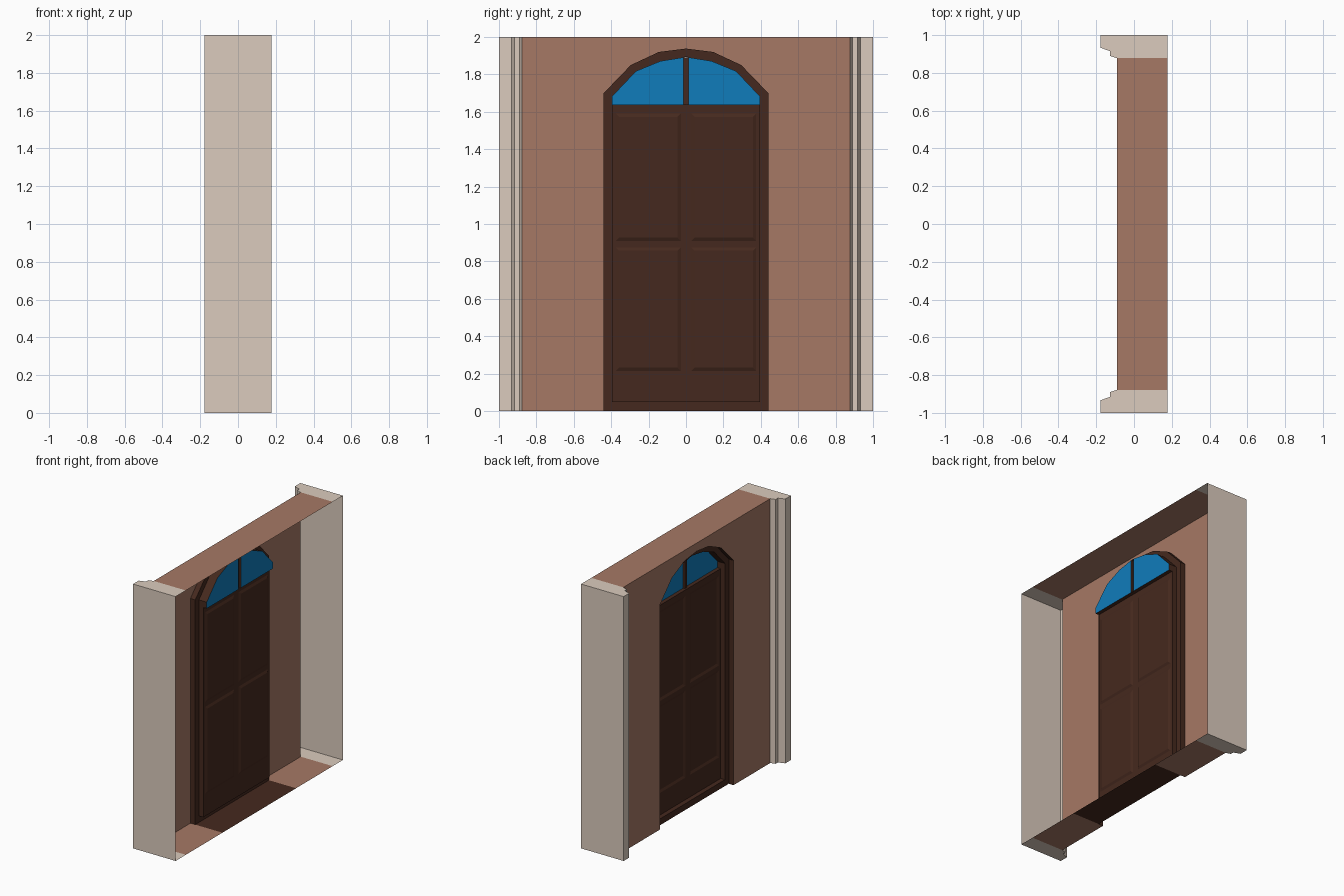
import bpy, bmesh
from mathutils import Vector

if "Cube" in bpy.data.objects:
    bpy.data.objects.remove(bpy.data.objects["Cube"])

# Depths along x (the facade looks towards -x; the shell is open at +x)
PILLAR, WALL, FRAME, DOOR, GLASS, BACK = -0.178, -0.09, -0.05, -0.014, 0.015, 0.178
HALF, SILL, HEAD = 0.395, 0.048, 1.635


def material(name, rgb):
    m = bpy.data.materials.new(name)
    m.diffuse_color = (*rgb, 1)
    m.use_nodes = True
    m.node_tree.nodes["Principled BSDF"].inputs["Base Color"].default_value = m.diffuse_color
    return m


STONE = material("cream_stone", (0.71, 0.60, 0.51))
PLASTER = material("terracotta_plaster", (0.38, 0.19, 0.13))
WOOD = material("dark_wood", (0.06, 0.022, 0.013))
BLUE = material("blue_glass", (0.005, 0.20, 0.50))


def face(bm, pts, toward):
    """Add a polygon whose normal points along the given direction."""
    f = bm.faces.new([bm.verts.new(p) for p in pts])
    f.normal_update()
    if f.normal.dot(Vector(toward)) < 0:
        f.normal_flip()
    return f


def finish(bm, name, mat):
    bmesh.ops.remove_doubles(bm, verts=bm.verts[:], dist=0.0005)
    mesh = bpy.data.meshes.new(name)
    bm.to_mesh(mesh)
    bm.free()
    mesh.materials.append(mat)
    ob = bpy.data.objects.new(name, mesh)
    bpy.context.collection.objects.link(ob)
    return ob


def arch(left):
    """Mirror the left half of an arched outline (last point on the axis)."""
    return left + [(-y, z) for y, z in left[-2::-1]]


def at(x, pts):
    return [(x, y, z) for y, z in pts]


OUTER = arch([(-0.44, 0), (-0.44, HEAD), (-0.44, 1.70), (-0.295, 1.85), (-0.145, 1.92), (0, 1.938)])
INNER = arch([(-HALF, SILL), (-HALF, HEAD), (-HALF, 1.683), (-0.268, 1.817), (-0.137, 1.871), (0, 1.893)])
UP, DOWN, FRONT = (0, 0, 1), (0, 0, -1), (-1, 0, 0)

# Wall: face with arched opening, plus top and bottom returns
bm = bmesh.new()
face(bm, at(WALL, [(-0.878, 0)] + OUTER + [(0.878, 0), (0.878, 2), (-0.878, 2)]), FRONT)
face(bm, [(WALL, -0.878, 2), (BACK, -0.878, 2), (BACK, 0.878, 2), (WALL, 0.878, 2)], UP)
for s in (-1, 1):
    face(bm, [(WALL, s * 0.44, 0), (BACK, s * 0.44, 0), (BACK, s * 0.878, 0), (WALL, s * 0.878, 0)], DOWN)
finish(bm, "wall", PLASTER)

# Stepped pillars at both ends, with caps
PROFILE = [(BACK, 1), (PILLAR, 1), (PILLAR, 0.933), (-0.128, 0.916), (-0.128, 0.89), (WALL, 0.878)]
for s, side in ((-1, "left"), (1, "right")):
    bm = bmesh.new()
    pts = [(x, s * y) for x, y in PROFILE]
    for i, (a, b) in enumerate(zip(pts, pts[1:])):
        out = (0, s, 0) if i == 0 else (-1, -0.3 * s, 0)
        face(bm, [(*a, 0), (*b, 0), (*b, 2), (*a, 2)], out)
    for z, d in ((0, DOWN), (2, UP)):
        face(bm, [(x, y, z) for x, y in pts + [(BACK, s * 0.878)]], d)
    finish(bm, side + "_pillar", STONE)

# Door frame: outer reveal, ring face, inner reveal, threshold underside
bm = bmesh.new()
n = len(OUTER)
for i in range(n):
    j = (i + 1) % n
    (a, b), (c, d) = (OUTER[i], OUTER[j]), (INNER[i], INNER[j])
    inward = (0, -(c[0] + d[0]), 1.0 - (c[1] + d[1]) / 2)
    if j == 0:
        inward = UP
    elif c[0] == d[0]:
        inward = (0, -c[0], 0)
    face(bm, at(FRAME, [a, b, d, c]), FRONT)
    if j:
        face(bm, at(WALL, [a, b]) + at(FRAME, [b, a]), inward)
    depth = GLASS if min(c[1], d[1]) >= HEAD else DOOR
    face(bm, at(FRAME, [c, d]) + at(depth, [d, c]), inward)
face(bm, [(FRAME, -0.44, 0), (BACK, -0.44, 0), (BACK, 0.44, 0), (FRAME, 0.44, 0)], DOWN)
finish(bm, "door_frame", WOOD)

# Double door with recessed panels and a ledge under the fanlight
bm = bmesh.new()
ys = [-HALF, -0.375, -0.028, 0, 0.028, 0.375, HALF]
zs = [SILL, 0.215, 0.875, 0.91, 1.59, HEAD]
panels = []
for i in range(len(ys) - 1):
    for j in range(len(zs) - 1):
        f = face(bm, at(DOOR, [(ys[i], zs[j]), (ys[i + 1], zs[j]),
                               (ys[i + 1], zs[j + 1]), (ys[i], zs[j + 1])]), FRONT)
        if i in (1, 4) and j in (1, 3):
            panels.append(f)
bmesh.ops.remove_doubles(bm, verts=bm.verts[:], dist=0.0005)
bmesh.ops.inset_individual(bm, faces=panels, thickness=0.025, depth=-0.008)
face(bm, [(DOOR, -HALF, HEAD), (GLASS, -HALF, HEAD), (GLASS, HALF, HEAD), (DOOR, HALF, HEAD)], UP)
finish(bm, "double_door", WOOD)

# Fanlight panes, split by the mullion
BAR, TOP = 0.013, 1.891
bm = bmesh.new()
for s in (-1, 1):
    pane = [(-BAR, HEAD)] + INNER[1:5] + [(-BAR, TOP)]
    face(bm, at(GLASS, [(s * y, z) for y, z in pane]), FRONT)
finish(bm, "fanlight_glass", BLUE)

# Mullion: front strip and two sides
bm = bmesh.new()
face(bm, at(0, [(-BAR, HEAD), (BAR, HEAD), (BAR, TOP), (-BAR, TOP)]), FRONT)
for y in (-BAR, BAR):
    face(bm, at(0, [(y, HEAD), (y, TOP)]) + at(GLASS, [(y, TOP), (y, HEAD)]), (0, y, 0))
finish(bm, "fanlight_mullion", WOOD)
